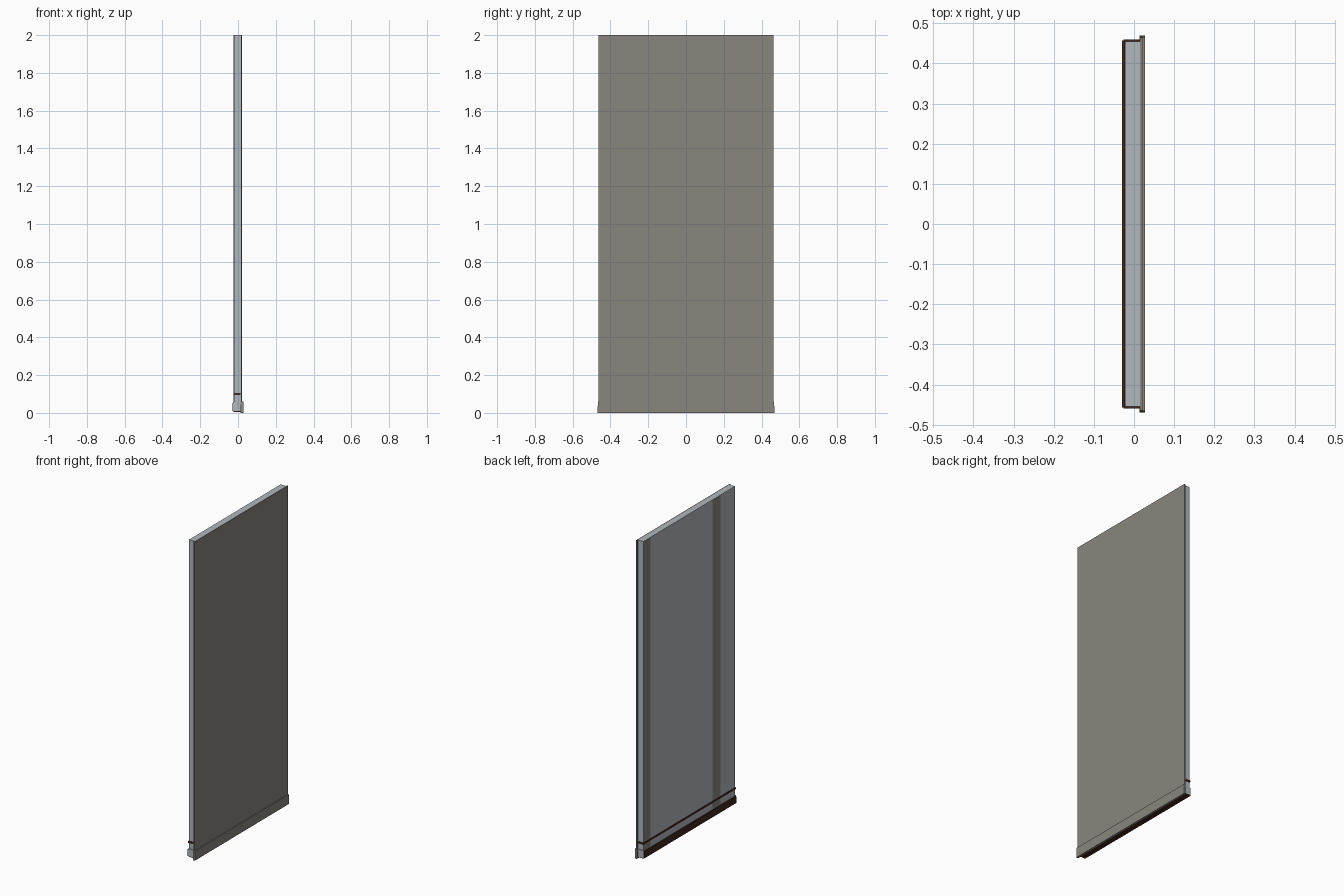
import bpy, bmesh

if "Cube" in bpy.data.objects:
    bpy.data.objects.remove(bpy.data.objects["Cube"])


def material(name, rgb):
    m = bpy.data.materials.new(name)
    m.diffuse_color = (*rgb, 1)
    m.use_nodes = True
    m.node_tree.nodes["Principled BSDF"].inputs["Base Color"].default_value = m.diffuse_color
    return m


TAUPE = material("taupe_board", (0.255, 0.238, 0.212))
STEEL = material("blue_grey_core", (0.44, 0.475, 0.505))
BROWN = material("dark_brown_trim", (0.05, 0.02, 0.013))


def box(name, x, y, z, mat, flare=0.0):
    """Box from ranges; flare widens the lower edge along y."""
    bm = bmesh.new()
    bmesh.ops.create_cube(bm, size=1)
    for v in bm.verts:
        top = v.co.z > 0
        side = 1 if v.co.y > 0 else -1
        v.co = (x[v.co.x > 0], y[v.co.y > 0], z[top])
        if not top:
            v.co.y += side * flare
    me = bpy.data.meshes.new(name)
    bm.to_mesh(me)
    bm.free()
    me.materials.append(mat)
    ob = bpy.data.objects.new(name, me)
    bpy.context.collection.objects.link(ob)
    return ob


# Outer board with its flared skirting
box("outer_board", (0.015, 0.022), (-0.464, 0.464), (0.0, 2.0), TAUPE)
box("outer_skirting", (0.014, 0.028), (-0.466, 0.466), (0.0, 0.06), TAUPE, 0.003)

# Core slab
box("core_slab", (-0.022, 0.015), (-0.455, 0.455), (0.01, 2.0), STEEL)

# Flush upright strips on the back of the core
for i, (a, b) in enumerate([(0.385, 0.455), (-0.31, -0.23)]):
    box(f"back_strip_{i + 1}", (-0.0228, -0.0215), (a, b), (0.01, 1.9995), TAUPE)

# Brown trim: thin band around the core, back skirting, base plate
box("band", (-0.025, 0.0145), (-0.46, 0.46), (0.095, 0.106), BROWN)
box("back_skirting", (-0.03, -0.0215), (-0.457, 0.457), (0.01, 0.052), BROWN)
box("base_plate", (-0.024, 0.0145), (-0.455, 0.455), (0.006, 0.0105), BROWN)

# Pale end caps beside the foot
for s in (-1, 1):
    y = sorted((s * 0.454, s * 0.459))
    box("foot_cap_" + ("left" if s < 0 else "right"), (-0.026, 0.0145), y, (0.011, 0.058), STEEL)
